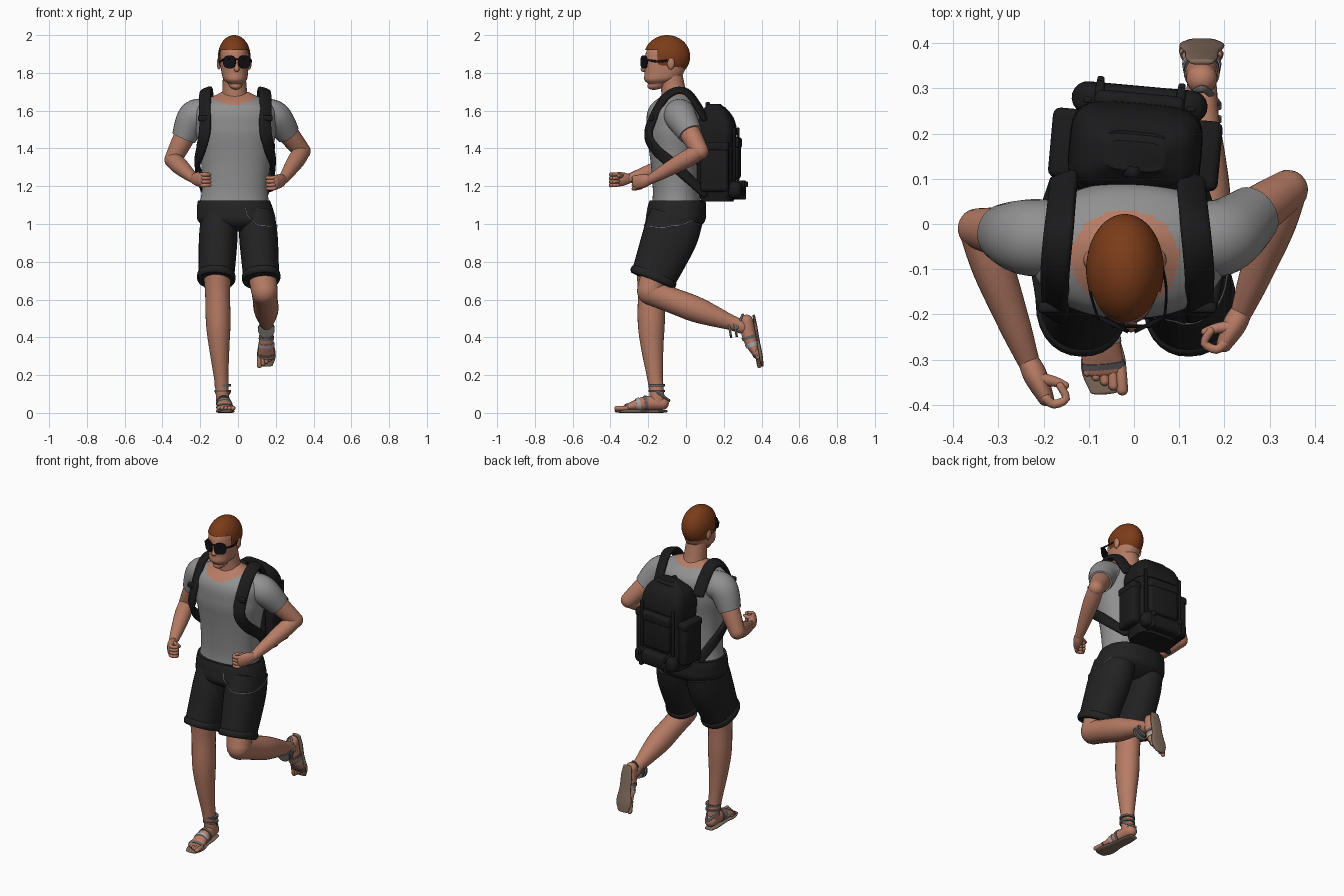
import bpy, bmesh, math
from mathutils import Vector, Matrix
from mathutils.bvhtree import BVHTree

if "Cube" in bpy.data.objects:
    bpy.data.objects.remove(bpy.data.objects["Cube"])


def material(name, red, green, blue):
    mat = bpy.data.materials.new(name)
    mat.use_nodes = True
    mat.diffuse_color = (red, green, blue, 1)
    shader = mat.node_tree.nodes["Principled BSDF"]
    shader.inputs["Base Color"].default_value = mat.diffuse_color
    shader.inputs["Roughness"].default_value = .8
    return mat


skin = material("skin", .47, .2, .13)
auburn = material("auburn hair", .2, .045, .01)
shirt_grey = material("shirt grey", .28, .28, .28)
shorts_black = material("shorts black", .016, .016, .017)
pack_black = material("pack black", .011, .011, .012)
lens_black = material("lens black", .006, .006, .008)
sole_tan = material("sole tan", .22, .15, .11)
strap_grey = material("strap grey", .13, .12, .12)
pale_grey = material("pale strap grey", .38, .38, .4)
lip_pink = material("lip pink", .38, .13, .1)
right_axis, back_axis, up_axis = Vector((1, 0, 0)), Vector((0, 1, 0)), Vector((0, 0, 1))


def finish(name, bm, mat, place=None):
    """Turn the mesh under construction into a placed object."""
    bmesh.ops.recalc_face_normals(bm, faces=bm.faces)
    mesh = bpy.data.meshes.new(name)
    bm.to_mesh(mesh)
    bm.free()
    mesh.materials.append(mat)
    ob = bpy.data.objects.new(name, mesh)
    bpy.context.collection.objects.link(ob)
    if place:
        ob.matrix_world = place
    return ob


def curve(values, t):
    """Smooth value at t in a short list of numbers or points."""
    last = len(values) - 1
    at = min(int(t * last), last - 1)
    t = t * last - at
    a, b, c, d = (values[max(0, min(last, at + k))] for k in (-1, 0, 1, 2))
    return b + t * ((c - a) + t * ((2 * a - 5 * b + 4 * c - d) + t * (3 * b - a - 3 * c + d))) / 2


def tube(name, path, radii, mat, depth=(1, 1), ref=right_axis, level=False,
         power=2, sides=28, samples=20, capped=True, place=None):
    """Oval loft along a path: radius along ref, radius times depth across it."""
    path = [Vector(p) for p in path]
    centres = [curve(path, i / samples) for i in range(samples + 1)]
    rings = []
    for i, centre in enumerate(centres):
        along = (centres[min(i + 1, samples)] - centres[max(i - 1, 0)]).normalized()
        if level:
            u, v = right_axis, back_axis
        else:
            u = ref(centre) if callable(ref) else ref
            u = (u - u.dot(along) * along).normalized()
            v = along.cross(u)
        radius = curve(radii, i / samples)
        rings.append((centre, along, u * radius, v * radius * curve(depth, i / samples)))

    def dome(ring, sign):
        centre, along, u, v = ring
        reach = sign * min(u.length, v.length)
        for step in range(1, 5):
            angle = step * math.pi / 9
            shrink = math.cos(angle)
            yield centre + along * reach * math.sin(angle), along, u * shrink, v * shrink

    if capped:
        rings = list(dome(rings[0], -1))[::-1] + rings + list(dome(rings[-1], 1))
    bm = bmesh.new()
    loops = []
    for centre, along, u, v in rings:
        loop = []
        for k in range(sides):
            angle = k * math.tau / sides
            across, over = (math.copysign(abs(w) ** (2 / power), w) for w in (math.cos(angle), math.sin(angle)))
            loop.append(bm.verts.new(centre + u * across + v * over))
        loops.append(loop)
    for low, high in zip(loops, loops[1:]):
        for k in range(sides):
            bm.faces.new((low[k - 1], low[k], high[k], high[k - 1]))
    bm.faces.new(loops[0])
    bm.faces.new(loops[-1])
    return finish(name, bm, mat, place)


def ball(name, centre, size, mat, sides=20):
    bm = bmesh.new()
    bmesh.ops.create_uvsphere(bm, u_segments=sides, v_segments=sides, radius=1)
    bm.transform(Matrix.Translation(centre) @ Matrix.Diagonal((*size, 1)))
    return finish(name, bm, mat)


def box(name, centre, size, mat, place=None):
    bm = bmesh.new()
    bmesh.ops.create_cube(bm, size=1)
    bm.transform(Matrix.Translation(centre) @ Matrix.Diagonal((*size, 1)))
    bmesh.ops.bevel(bm, geom=bm.edges[:], offset=min(size) / 3, segments=3, profile=.5, affect='EDGES')
    return finish(name, bm, mat, place)


# Shirt body with a scooped neckline
shirt = tube("shirt", [(-.02, -.05, 1.1), (-.01, -.06, 1.4), (-.015, -.055, 1.7)],
             [.185, .175, .18, .195, .215, .205, .07], shirt_grey, depth=(.7, .7, .7, .62),
             level=True, power=2.2, sides=120, samples=110, capped=False)
shirt.data.materials.append(skin)
for face in shirt.data.polygons:
    x, y = face.center.x + .02, face.center.y + .07
    if face.center.z > 1.5 and math.hypot(x / .12, y / (.1 if y > 0 else .118)) < 1:
        face.material_index = 1


# Sleeves, arms and loosely closed hands
def arm(side, sign, elbow, wrist, knuckle):
    shoulder = Vector((sign * .21 - .02, -.03, 1.57))
    elbow, wrist, knuckle = Vector(elbow), Vector(wrist), Vector(knuckle)
    chest = shoulder - right_axis * sign * .1
    tube(side + "_sleeve", [chest, shoulder, shoulder.lerp(elbow, .5)], [.08, .085, .065],
         shirt_grey, ref=back_axis, capped=False)
    tube(side + "_upper_arm", [shoulder, elbow], [.06, .056, .045], skin, ref=back_axis)
    tube(side + "_forearm", [elbow, wrist], [.043, .046, .036, .025], skin, ref=up_axis)
    tube(side + "_palm", [wrist, knuckle], [.025, .037, .036], skin, depth=(.9, .5), ref=up_axis)
    ahead = (knuckle - wrist).normalized()
    inward = ahead.cross(up_axis).normalized() * sign
    for finger in range(4):
        base = knuckle + up_axis * (.028 - .019 * finger)
        bend = base + ahead * .02 + inward * .01
        tip = base - ahead * .01 + inward * .04
        tube(side + "_finger", [base, bend, bend + inward * .03, tip], [.011, .009], skin,
             ref=up_axis, sides=10, samples=9)
    thumb = wrist.lerp(knuckle, .5) + up_axis * .02
    middle = thumb + ahead * .02 + inward * .03
    tube(side + "_thumb", [thumb, middle, middle + (ahead + inward) * .02], [.015, .009], skin,
         ref=up_axis, sides=12, samples=9)


arm("right", -1, (-.345, -.01, 1.34), (-.235, -.3, 1.24), (-.195, -.385, 1.235))
arm("left", 1, (.34, .075, 1.385), (.24, -.19, 1.235), (.2, -.265, 1.22))

# Neck and head
tube("neck", [(-.015, -.05, 1.6), (-.02, -.08, 1.8)], [.085, .066, .06], skin, level=True)
ball("skull", (-.02, -.1, 1.885), (.077, .114, .1), skin, sides=36)
tube("face", [(-.013, -.15, 1.742), (-.017, -.116, 1.8), (-.02, -.105, 1.9)], [.038, .062, .07, .075, .074],
     skin, depth=(1.35, 1.48, 1.48), level=True, power=2.2, sides=40)
hair = ball("hair", (-.02, -.1, 1.887), (.086, .122, .113), auburn, sides=72)
bm = bmesh.new()
bm.from_mesh(hair.data)


def bare(face):
    spot = face.calc_center_median()
    hairline = 1.92 if spot.y < -.15 else 1.84 if spot.y < -.07 else 1.775
    return spot.z < hairline


bmesh.ops.delete(bm, geom=[face for face in bm.faces if bare(face)], context='FACES')
bm.to_mesh(hair.data)
bm.free()
tube("nose", [(-.009, -.208, 1.87), (-.007, -.225, 1.82)], [.008, .01, .015], skin, sides=16)
ball("mouth", (-.012, -.207, 1.772), (.024, .008, .007), lip_pink)

# Ears and sunglasses
for sign in (-1, 1):
    lens = Vector((sign * .041 - .006, -.226, 1.858))
    hinge = lens + Vector((sign * .032, .015, .012))
    ear = Vector((sign * .08 - .02, -.08, 1.85))
    ball("ear", ear, (.012, .02, .032), skin)
    tube("sunglass_lens", [lens, lens + Vector((-sign * .004, .008, 0))], [.036, .036], lens_black,
         depth=(.95, .95), power=2.4, samples=1, capped=False)
    tube("sunglass_arm", [hinge, hinge.lerp(ear, .5) + right_axis * sign * .008, ear + up_axis * .02],
         [.003, .003], lens_black, depth=(2, 2), sides=8)
    tube("sunglass_bridge", [lens + up_axis * .014, lens + up_axis * .014 - right_axis * sign * .04],
         [.004, .004], lens_black, ref=up_axis, sides=8, samples=2)

# Shorts with turned-up cuffs
shorts = [tube("shorts_seat", [(-.022, -.045, 1.125), (0, -.06, .96)], [.19, .202, .2, .11], shorts_black,
               depth=(.78, .75), level=True, power=2.3, sides=48, capped=False)]
for side, sign in (("right", -1), ("left", 1)):
    hip = Vector((sign * .1, -.05, 1.04))
    thigh = Vector((sign * .107 + .002, -.09, .92))
    hem = Vector((sign * .12 + .004, -.18, .7))
    shorts.append(tube(side + "_shorts_leg", [hip, thigh, hem], [.095, .102, .094], shorts_black,
                       depth=(1.5, 1.42, 1.25), power=2.2, capped=False))
    tube(side + "_cuff", [hem.lerp(thigh, .17), hem], [.096, .102, .102, .096], shorts_black,
         depth=(1.25, 1.25), power=2.2, capped=False)

# Stitched pocket edge laid on the shorts
surfaces = [BVHTree.FromPolygons([v.co for v in ob.data.vertices], [p.vertices[:] for p in ob.data.polygons])
            for ob in shorts]
guide = [Vector(p) for p in ((.05, -.3, 1.1), (.1, -.3, 1.02), (.3, -.15, 1), (.3, .1, 1.02))]
stitches = []
for i in range(25):
    hits = [surface.find_nearest(curve(guide, i / 24)) for surface in surfaces]
    spot, normal, *rest = min(hits, key=lambda hit: hit[-1])
    stitches.append(spot + normal * .003)
tube("pocket_stitching", stitches, [.002, .002], pale_grey, ref=up_axis, sides=6, samples=48)

# Legs: the right one stands, the left one swings back
tube("right_leg", [(-.11, -.18, .75), (-.102, -.182, .4), (-.08, -.15, .06)],
     [.075, .066, .065, .052, .037, .035], skin, depth=(1.1, 1.1))
tube("left_knee", [(.125, -.16, .75), (.14, -.19, .645)], [.075, .07], skin)
tube("left_shin", [(.14, -.19, .64), (.15, .1, .53), (.15, .3, .455)],
     [.068, .066, .066, .052, .037, .034], skin, depth=(1, 1.1))


# Feet in strapped sandals, built flat and then placed
def foot(side, big_toe_side, place):
    path = [Vector(p) for p in ((0, .03, .05), (0, -.06, .05), (0, -.17, .026))]
    width, depth = [.034, .037, .046], [1, 1, .3]
    tube(side + "_foot", path, width, skin, depth=depth, place=place)
    for t, mat in ((.45, strap_grey), (.62, pale_grey), (.88, strap_grey)):
        ends = (t, t + .08)
        tube(side + "_sandal_band", [curve(path, e) for e in ends], [curve(width, e) + .003 for e in ends],
             mat, depth=[curve(depth, e) + .04 for e in ends], samples=2, capped=False, place=place)
    for toe in range(5):
        base = Vector((big_toe_side * .0185 * (2 - toe), .007 * toe - .165, .025))
        thick = .013 - .001 * toe
        length = .05 - .004 * toe
        tube(side + "_toe", [base, base - back_axis * length], [thick, thick], skin,
             sides=10, samples=2, place=place)
    tube(side + "_sole", [(0, .05, .008), (0, -.216, .009)], [.027, .036, .038, .05, .034], sole_tan,
         depth=(.25, .2), power=2.5, place=place)
    for height in (.11, .14):
        tube(side + "_ankle_band", [(0, 0, height), (0, 0, height + .012)], [.044, .044], strap_grey,
             samples=2, capped=False, place=place)
    tube(side + "_heel_strap", [(-.038, 0, .11), (0, .068, .065), (.038, 0, .11)], [.004, .004], strap_grey,
         depth=(2, 2), ref=lambda p: Vector((p.x, p.y, 0)), sides=10, place=place)


foot("right", 1, Matrix.Translation((-.08, -.155, 0)) @ Matrix.Rotation(.08, 4, 'Z'))
kick = Matrix.Rotation(math.radians(100), 4, 'X')
foot("left", -1, Matrix.Translation((.15, .287, .45)) @ kick @ Matrix.Translation((0, 0, -.09)))

# Backpack, turned slightly on the back
pack = Matrix.Translation((.003, .165, 0)) @ Matrix.Rotation(-.09, 4, 'Z')
tube("pack_body", [(0, 0, 1.12), (0, -.01, 1.62)], [.125, .143, .143, .143, .14, .07], pack_black,
     depth=(.66, .7, .7), level=True, power=4.5, sides=48, capped=False, place=pack)
tube("pack_lid", [(0, 0, 1.47), (0, -.015, 1.635)], [.147, .145, .125, .065], pack_black,
     depth=(.7, .68, .5), level=True, power=4, sides=48, capped=False, place=pack)
box("back_pocket", (0, .095, 1.34), (.19, .05, .2), pack_black, pack)
box("back_pocket_flap", (0, .1, 1.43), (.2, .05, .06), pack_black, pack)
for sign in (-1, 1):
    box("side_pocket", (sign * .155, 0, 1.3), (.06, .15, .26), pack_black, pack)
    box("side_pocket_flap", (sign * .156, 0, 1.41), (.065, .155, .05), pack_black, pack)
    box("lid_strap", (sign * .115, .1, 1.37), (.02, .014, .28), pack_black, pack)
    box("roll_strap", (sign * .09, .105, 1.18), (.02, .08, .1), pack_black, pack)
    box("roll_buckle", (sign * .09, .145, 1.21), (.016, .02, .03), pack_black, pack)
tube("bedroll", [(-.115, .105, 1.18), (.115, .105, 1.18)], [.045, .045], pack_black, depth=(.8, .8),
     ref=up_axis, power=3, place=pack)
tube("carry_handle", [(-.03, -.05, 1.6), (0, -.05, 1.64), (.03, -.05, 1.6)], [.006, .006], pack_black,
     depth=(2, 2), ref=up_axis, sides=10, place=pack)


# Shoulder straps over the shoulders and back under the arms
def outward(p):
    return Vector((p.x / 2, p.y + .05, max(p.z - 1.5, 0)))


for side, sign in (("right", -1), ("left", 1)):
    route = [(.14, .1, 1.56), (.15, 0, 1.7), (.16, -.11, 1.67), (.16, -.195, 1.5),
             (.18, -.165, 1.4), (.2, -.05, 1.3), (.15, .1, 1.16)]
    tube(side + "_shoulder_strap", [(sign * x - .015, y, z) for x, y, z in route], [.014, .014], pack_black,
         depth=(2.4, 2.4, 1.9), ref=outward, power=3, samples=50)
    box(side + "_strap_buckle", (sign * .165 - .015, -.185, 1.56), (.065, .024, .03), pack_black)

# Smooth shading with crisp edges
bpy.ops.object.select_all(action='DESELECT')
for ob in bpy.context.scene.objects:
    if ob.type == 'MESH':
        ob.select_set(True)
        bpy.context.view_layer.objects.active = ob
bpy.ops.object.shade_smooth_by_angle(angle=math.radians(40))
